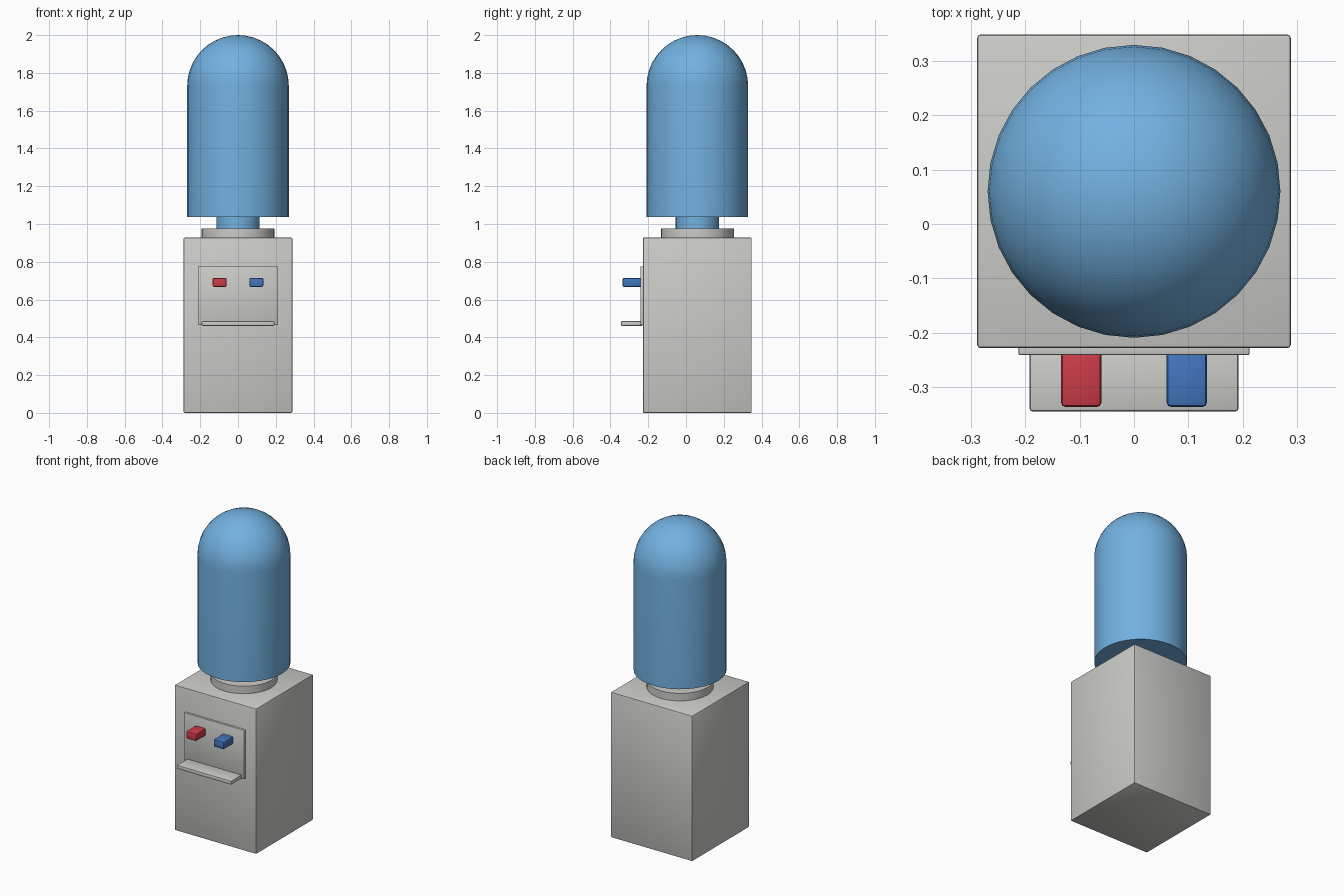
import bpy, bmesh, math
from mathutils import Matrix

cube = bpy.data.objects.get("Cube")
if cube:
    bpy.data.objects.remove(cube, do_unlink=True)

AXIS_Y = 0.06  # depth of the cabinet and bottle axis


def material(name, rgb):
    mat = bpy.data.materials.new(name)
    mat.use_nodes = True
    mat.diffuse_color = (*rgb, 1)
    mat.node_tree.nodes["Principled BSDF"].inputs["Base Color"].default_value = (*rgb, 1)
    return mat


grey = material("light_grey", (0.6, 0.6, 0.58))
bottle_blue = material("bottle_blue", (0.17, 0.44, 0.75))
red = material("hot_red", (0.6, 0.045, 0.065))
blue = material("cold_blue", (0.055, 0.18, 0.52))


def finish(name, bm, mat):
    bmesh.ops.recalc_face_normals(bm, faces=bm.faces)
    mesh = bpy.data.meshes.new(name)
    bm.to_mesh(mesh)
    bm.free()
    mesh.materials.append(mat)
    obj = bpy.data.objects.new(name, mesh)
    bpy.context.collection.objects.link(obj)
    bpy.ops.object.select_all(action='DESELECT')
    obj.select_set(True)
    bpy.context.view_layer.objects.active = obj
    bpy.ops.object.shade_smooth_by_angle(angle=math.radians(35))
    return obj


def box(name, low, high, mat, bevel):
    """Box between two corners with softly rounded edges."""
    bm = bmesh.new()
    bmesh.ops.create_cube(bm, size=1)
    for v in bm.verts:
        v.co = [a + (b - a) * (c + 0.5) for a, b, c in zip(low, high, v.co)]
    bmesh.ops.bevel(bm, geom=bm.edges[:], offset=bevel, segments=2,
                    profile=0.5, affect='EDGES')
    return finish(name, bm, mat)


def lathe(name, profile, mat, sides=32):
    """Revolve (radius, height) points round the bottle axis."""
    bm = bmesh.new()
    verts = [bm.verts.new((r, 0, z)) for r, z in profile]
    edges = [bm.edges.new(pair) for pair in zip(verts, verts[1:])]
    bmesh.ops.spin(bm, geom=verts + edges, cent=(0, 0, 0), axis=(0, 0, 1),
                   angle=math.tau, steps=sides)
    bmesh.ops.remove_doubles(bm, verts=bm.verts, dist=1e-5)
    bmesh.ops.translate(bm, verts=bm.verts, vec=(0, AXIS_Y, 0))
    return finish(name, bm, mat)


# Cabinet
box("cabinet", (-0.288, -0.228, 0), (0.288, 0.348, 0.928), grey, 0.006)

# Dispensing panel and drip tray
box("dispenser_panel", (-0.212, -0.241, 0.464), (0.212, -0.22, 0.776), grey, 0.003)
box("drip_tray", (-0.192, -0.344, 0.461), (0.192, -0.23, 0.486), grey, 0.005)

# Hot and cold taps
for name, x, mat in (("hot_tap", -0.097, red), ("cold_tap", 0.097, blue)):
    box(name, (x - 0.037, -0.336, 0.667), (x + 0.037, -0.23, 0.715), mat, 0.008)

# Collar that holds the bottle
lathe("bottle_collar", [(0, 0.92), (0.193, 0.92), (0.193, 0.976), (0, 0.976)], grey)

# Upturned bottle: neck, flat shoulder, straight wall and domed end
R, DOME_Z, STEPS = 0.269, 1.731, 10
dome = [(R * math.cos(a), DOME_Z + R * math.sin(a))
        for a in (math.pi / 2 * i / STEPS for i in range(STEPS))]
lathe("water_bottle", [(0, 0.97), (0.115, 0.97), (0.115, 1.038), (R, 1.038)]
      + dome + [(0, DOME_Z + R)], bottle_blue)
